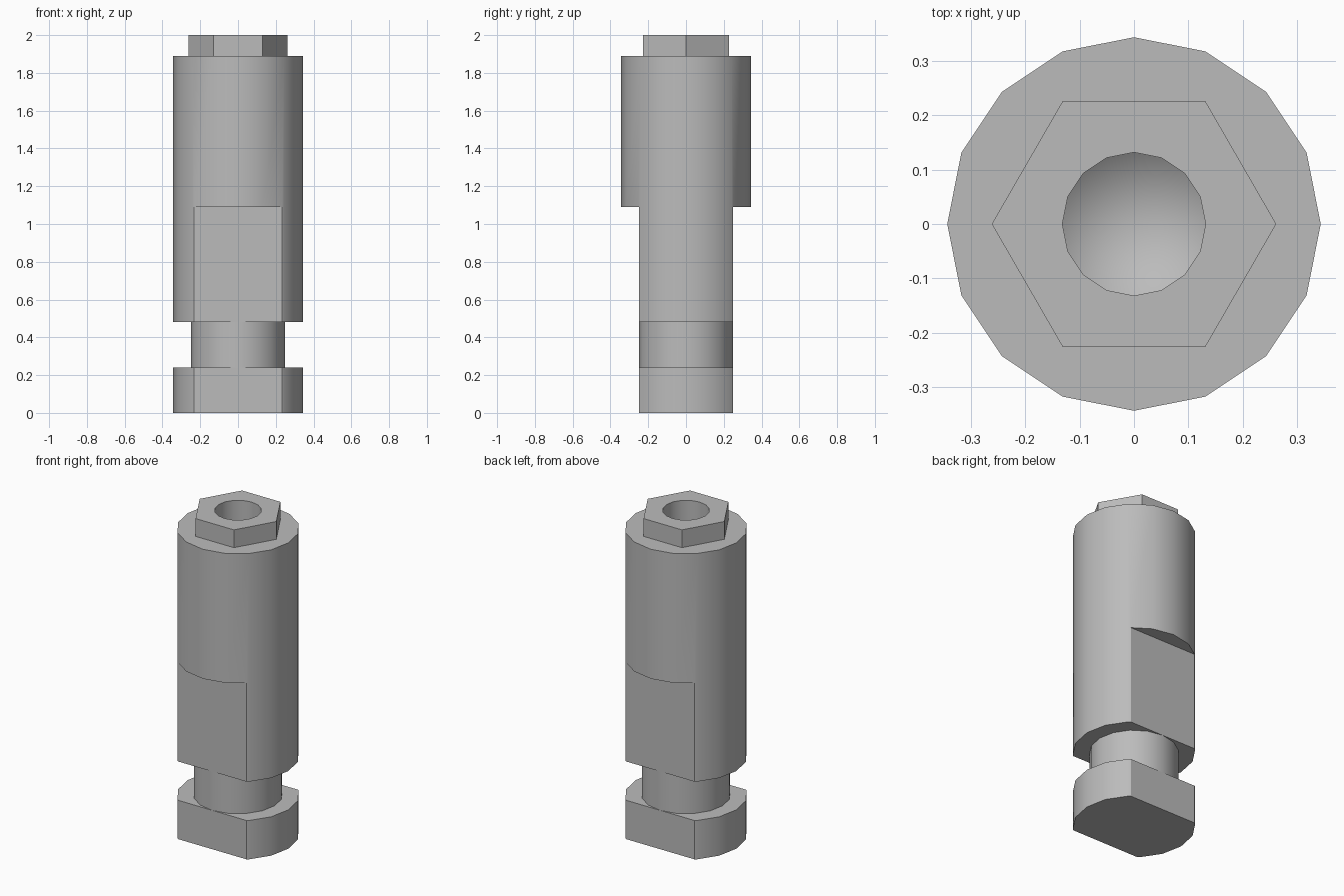
import bpy, bmesh
from math import pi, cos, sin, radians

if "Cube" in bpy.data.objects:
    bpy.data.objects.remove(bpy.data.objects["Cube"])

RADIUS, FLAT = 0.344, 0.25

steel = bpy.data.materials.new("steel_grey")
steel.use_nodes = True
grey = (0.5, 0.5, 0.5, 1)
steel.diffuse_color = grey
steel.node_tree.nodes["Principled BSDF"].inputs["Base Color"].default_value = grey


def lathe(name, rings, sides=16):
    """Stack of (radius, z) rings from bottom to top; radius 0 makes a tip."""
    bm = bmesh.new()
    loops = []
    for r, z in rings:
        count = sides if r else 1
        loops.append([bm.verts.new((r * cos(2 * pi * i / sides),
                                    r * sin(2 * pi * i / sides), z))
                      for i in range(count)])
    for low, high in zip(loops, loops[1:]):
        for i in range(sides):
            j = (i + 1) % sides
            quad = [low[i % len(low)], low[j % len(low)],
                    high[j % len(high)], high[i % len(high)]]
            bm.faces.new(list(dict.fromkeys(quad)))
    for end in (loops[0], loops[-1]):
        if len(end) > 1:
            bm.faces.new(end)
    bmesh.ops.recalc_face_normals(bm, faces=bm.faces)
    return finish(name, bm)


def box(name, y, z0, z1):
    bm = bmesh.new()
    bmesh.ops.create_cube(bm, size=1)
    for v in bm.verts:
        v.co = (v.co.x, v.co.y * 0.4 + y, z0 if v.co.z < 0 else z1)
    return finish(name, bm)


def finish(name, bm):
    mesh = bpy.data.meshes.new(name)
    bm.to_mesh(mesh)
    bm.free()
    mesh.materials.append(steel)
    obj = bpy.data.objects.new(name, mesh)
    bpy.context.collection.objects.link(obj)
    return obj


def select(obj):
    bpy.ops.object.select_all(action='DESELECT')
    obj.select_set(True)
    bpy.context.view_layer.objects.active = obj


def cut(obj, cutters):
    select(obj)
    for cutter in cutters:
        mod = obj.modifiers.new("cut", 'BOOLEAN')
        mod.operation = 'DIFFERENCE'
        mod.solver = 'EXACT'
        mod.object = cutter
        bpy.ops.object.modifier_apply(modifier=mod.name)


# Main parts, bottom to top
foot = lathe("foot", [(RADIUS, 0), (RADIUS, 0.24)])
neck = lathe("neck", [(FLAT, 0.24), (FLAT, 0.48)])
body = lathe("body", [(RADIUS, 0.48), (RADIUS, 1.89)])
hex_head = lathe("hex_head", [(0.262, 1.87), (0.262, 2.0)], sides=6)

# Cutters: wrench flats front and back, and a drilled bore with a conical end
flats = [box("flat_cutter", s * (FLAT + 0.2), -0.1, 1.09) for s in (-1, 1)]
bore = lathe("bore_cutter", [(0, 1.4), (0.132, 1.5), (0.132, 2.1)])
cut(foot, flats)
cut(body, flats + [bore])
cut(hex_head, [bore])
for cutter in flats + [bore]:
    bpy.data.objects.remove(cutter)

# Smooth round walls, crisp edges
for part in (foot, neck, body, hex_head):
    select(part)
    bpy.ops.object.shade_smooth_by_angle(angle=radians(30))
